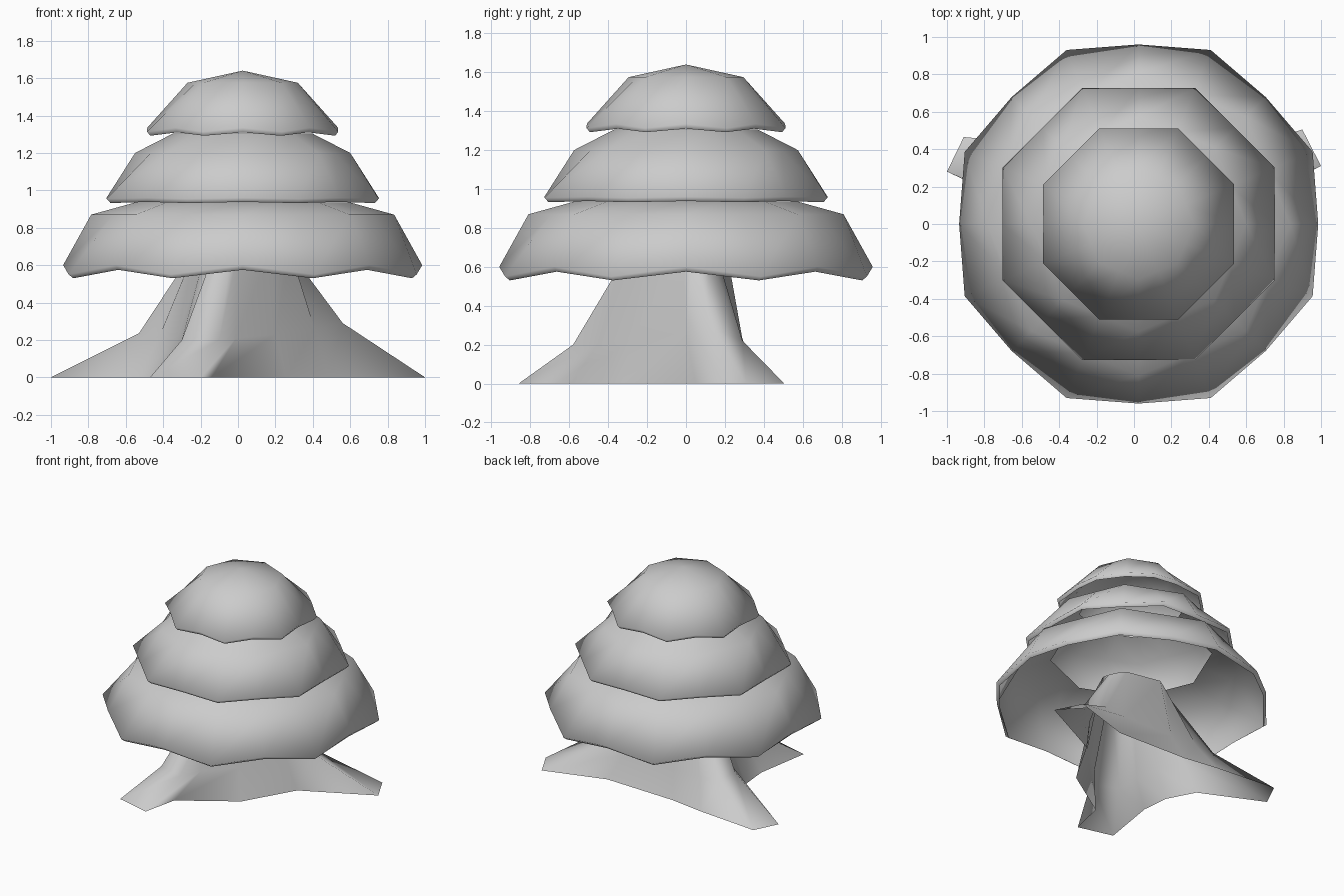
import bpy, bmesh
from math import sin, cos, atan2, pi, radians

if "Cube" in bpy.data.objects:
    bpy.data.objects.remove(bpy.data.objects["Cube"])


def finish(name, bm):
    me = bpy.data.meshes.new(name)
    bmesh.ops.recalc_face_normals(bm, faces=bm.faces)
    bm.to_mesh(me)
    bm.free()
    ob = bpy.data.objects.new(name, me)
    bpy.context.collection.objects.link(ob)
    bpy.ops.object.select_all(action='DESELECT')
    ob.select_set(True)
    bpy.context.view_layer.objects.active = ob
    bpy.ops.object.shade_smooth_by_angle(angle=radians(100))
    return ob


def bridge(bm, a, b):
    n = len(a)
    for i in range(n):
        j = (i + 1) % n
        bm.faces.new((a[i], a[j], b[j], b[i]))


# Canopy tier: 16-point rings (corner radius, corner z, mid radius, mid z)
def tier(name, rings, apex=None):
    bm = bmesh.new()
    loops = []
    for rc, zc, rm, zm in rings:
        loop = []
        for i in range(16):
            a = i * pi / 8
            r, z = (rc, zc) if i % 2 else (rm, zm)
            loop.append(bm.verts.new((0.025 + r * cos(a), r * sin(a), z)))
        loops.append(loop)
    for a, b in zip(loops, loops[1:]):
        bridge(bm, a, b)
    if apex:
        top = bm.verts.new((0.025, 0, apex))
        last = loops[-1]
        for i in range(16):
            bm.faces.new((last[i], last[(i + 1) % 16], top))
    return finish(name, bm)


# Upper octagon rings point along the axes, half a step off the rim corners
def octa(r, z):
    return (r * cos(pi / 8), z, r, z)


# Each tier starts with its turned-in lip, then the outer rim and the dome
tier("lower_canopy", [(0.98, 0.53, 0.94, 0.575), (1.007, 0.55, 0.96, 0.60),
                      octa(0.81, 0.87), octa(0.575, 0.935)])
tier("middle_canopy", [(0.765, 0.932, 0.71, 0.938), (0.787, 0.955, 0.728, 0.96),
                       octa(0.575, 1.20), octa(0.37, 1.305)])
tier("upper_canopy", [(0.535, 1.292, 0.495, 1.31), (0.553, 1.313, 0.51, 1.335),
                      octa(0.295, 1.575)], apex=1.64)

# Trunk flaring into three roots: base x, base y, mid x, mid y, mid z
outline = [
    (-0.20, -0.86, -0.10, -0.58, 0.20), (-0.14, -0.59, -0.01, -0.45, 0.21),
    (0.26, -0.33, 0.20, -0.28, 0.23), (0.48, 0.05, 0.41, 0.00, 0.26),
    (1.00, 0.31, 0.56, 0.12, 0.29), (0.90, 0.505, 0.50, 0.29, 0.22),
    (0.43, 0.36, 0.33, 0.295, 0.20), (-0.15, 0.38, -0.10, 0.295, 0.20),
    (-0.42, 0.42, -0.33, 0.30, 0.20), (-0.91, 0.465, -0.49, 0.29, 0.21),
    (-1.00, 0.28, -0.53, 0.15, 0.235), (-0.53, 0.06, -0.42, 0.04, 0.22),
    (-0.42, -0.15, -0.33, -0.13, 0.20), (-0.40, -0.36, -0.30, -0.33, 0.20),
    (-0.47, -0.79, -0.30, -0.52, 0.20)]
bm = bmesh.new()
base = [bm.verts.new((p[0], p[1], 0)) for p in outline]
mid = [bm.verts.new(p[2:]) for p in outline]
crown = []
for p in outline:
    a = atan2(p[3] + 0.035, p[2] - 0.02)
    crown.append(bm.verts.new((0.02 + 0.26 * cos(a), -0.035 + 0.26 * sin(a), 0.68)))
bridge(bm, base, mid)
bridge(bm, mid, crown)
finish("trunk", bm)
